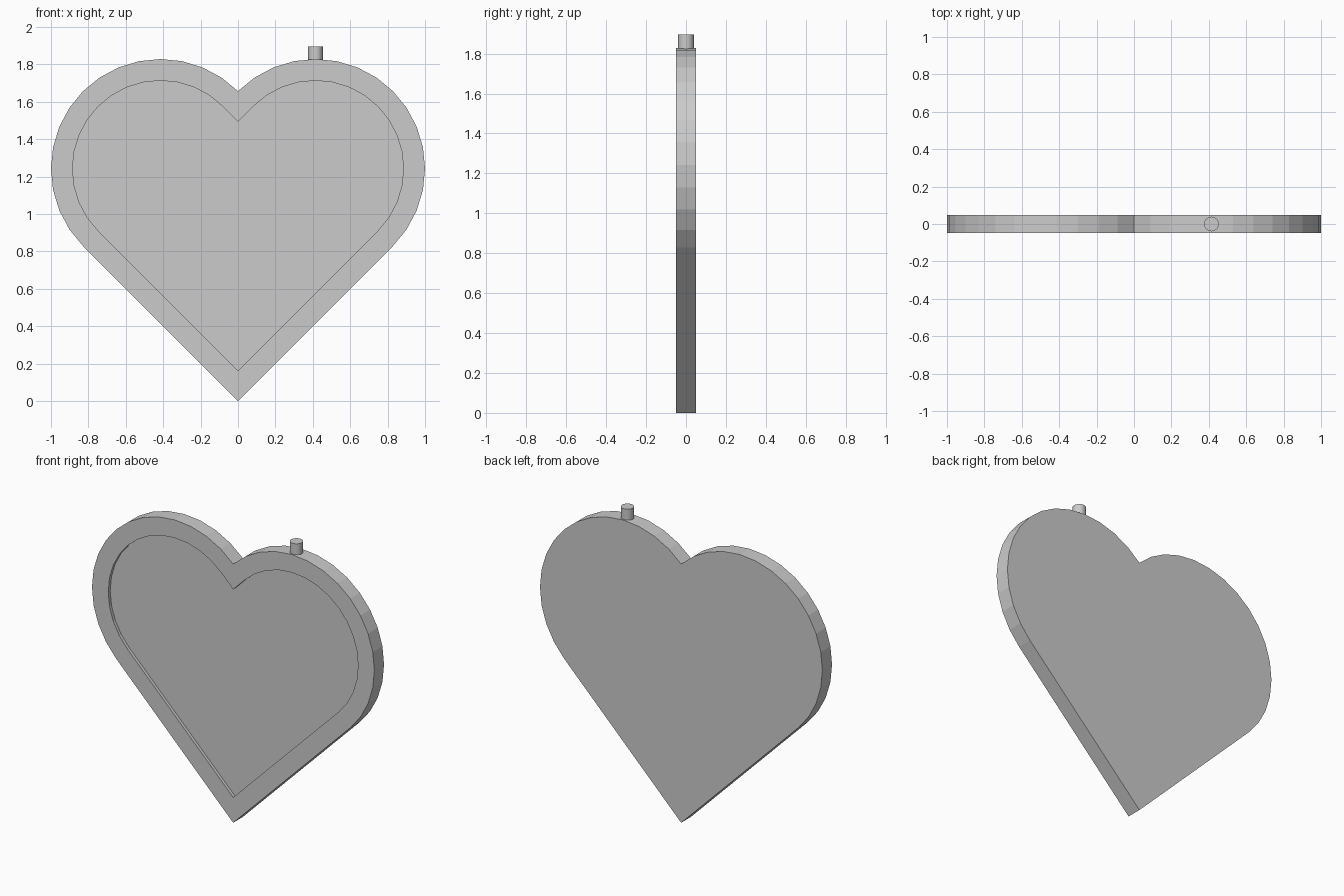
import bpy, bmesh
from math import radians, sin, cos, sqrt

if "Cube" in bpy.data.objects:
    bpy.data.objects.remove(bpy.data.objects["Cube"])

C = 0.4142      # lobe centre offset in x
R = 0.5858      # outer lobe radius
CZ = 3 * C      # lobe centre height
RIM = 0.115     # width of the raised border
HALF = 0.049    # half thickness
DEPTH = 0.02    # depth of the front recess


def heart(inset):
    """Heart outline: tip, right lobe, notch, mirrored left lobe."""
    r, d = R - inset, inset * sqrt(2)
    right = []
    for i in range(17):
        a = radians(-45 + 11.25 * i)
        right.append((C + r * cos(a), CZ + r * sin(a)))
    left = [(-x, z) for x, z in reversed(right)]
    return [(0, d)] + right + [(0, 4 * C - d)] + left


def finish(bm, name):
    bmesh.ops.remove_doubles(bm, verts=bm.verts, dist=0.001)
    bmesh.ops.recalc_face_normals(bm, faces=bm.faces)
    mesh = bpy.data.meshes.new(name)
    bm.to_mesh(mesh)
    bm.free()
    obj = bpy.data.objects.new(name, mesh)
    bpy.context.collection.objects.link(obj)
    return obj


# Heart plate: back outline, front outline, recess edge, recess floor
bm = bmesh.new()
rings = [[bm.verts.new((x, y, z)) for x, z in heart(inset)]
         for inset, y in ((0, HALF), (0, -HALF), (RIM, -HALF), (RIM, -HALF + DEPTH))]
for a, b in zip(rings, rings[1:]):
    for i in range(len(a)):
        j = (i + 1) % len(a)
        bm.faces.new((a[i], a[j], b[j], b[i]))
bm.faces.new(rings[0])
bm.faces.new(rings[-1])
finish(bm, "heart_plate")

# Short peg on the right lobe
bm = bmesh.new()
bmesh.ops.create_cone(bm, cap_ends=True, segments=32, radius1=0.039, radius2=0.039, depth=0.078)
bmesh.ops.translate(bm, verts=bm.verts, vec=(C, 0, 1.857))
finish(bm, "top_peg")
